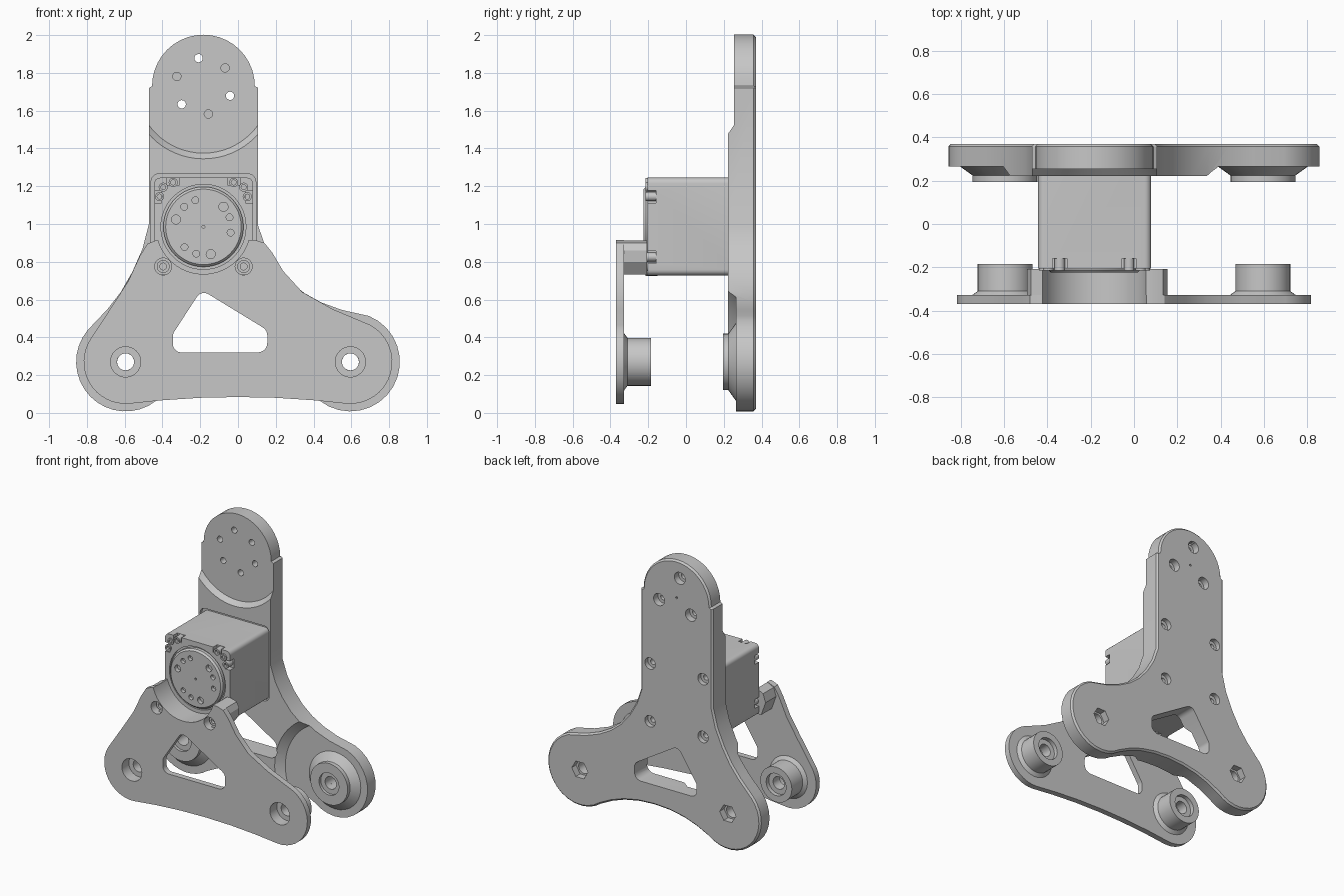
import bpy, bmesh, math
from math import sin, cos, radians, pi

if bpy.data.objects.get("Cube"):
    bpy.data.objects.remove(bpy.data.objects["Cube"])

grey = bpy.data.materials.new("machined_grey")
grey.use_nodes = True
colour = (0.57, 0.57, 0.57, 1)
grey.diffuse_color = colour
grey.node_tree.nodes["Principled BSDF"].inputs["Base Color"].default_value = colour

CX = -0.183               # centre line of column and motor
MOTOR_Z, HEAD_Z = 0.985, 1.73
PIVOTS = [(-0.595, 0.27), (0.595, 0.27)]


def finish(name, bm):
    bmesh.ops.recalc_face_normals(bm, faces=bm.faces)
    mesh = bpy.data.meshes.new(name)
    bm.to_mesh(mesh)
    bm.free()
    mesh.materials.append(grey)
    ob = bpy.data.objects.new(name, mesh)
    bpy.context.collection.objects.link(ob)
    return ob


def arc(x, z, r, a0, a1, n=16):
    angles = [radians(a0 + (a1 - a0) * i / n) for i in range(n + 1)]
    return [(x + r * cos(a), z + r * sin(a)) for a in angles]


def prism(name, outline, y0, y1, back_chamfer=0):
    """Extrude an x-z outline along y, optionally chamfering its back rim."""
    bm = bmesh.new()
    layers = [(y0, 0), (y1 - back_chamfer, 0)]
    rings = [[bm.verts.new((x, y, z)) for x, z in outline] for y, _ in layers]
    if back_chamfer:
        rings.append([bm.verts.new((x, y1, z)) for x, z in inset(outline, back_chamfer)])
    bm.faces.new(rings[0])
    bm.faces.new(rings[-1])
    n = len(outline)
    for a, b in zip(rings, rings[1:]):
        for i in range(n):
            j = (i + 1) % n
            bm.faces.new((a[i], a[j], b[j], b[i]))
    return finish(name, bm)


def inset(outline, d):
    """Move each point of a counterclockwise outline inwards."""
    moved = []
    for i, (x, z) in enumerate(outline):
        (px, pz), (nx, nz) = outline[i - 1], outline[(i + 1) % len(outline)]
        tx, tz = nx - px, nz - pz
        length = math.hypot(tx, tz)
        moved.append((x - d * tz / length, z + d * tx / length))
    return moved


def box(name, x0, x1, y0, y1, z0, z1, corner=0):
    if not corner:
        return prism(name, [(x0, z0), (x1, z0), (x1, z1), (x0, z1)], y0, y1)
    c, points = corner, []
    for i, (x, z) in enumerate(((x1 - c, z1 - c), (x0 + c, z1 - c), (x0 + c, z0 + c), (x1 - c, z0 + c))):
        points += arc(x, z, c, 90 * i, 90 * i + 90, 5)
    return prism(name, points, y0, y1)


def lathe(name, x, z, profile, closed=False, n=32):
    """Turn (radius, y) points about an axis along y."""
    bm = bmesh.new()
    rings = [[bm.verts.new((x + r * cos(2 * pi * i / n), y, z + r * sin(2 * pi * i / n)))
              for i in range(n)] for r, y in profile]
    pairs = list(zip(rings, rings[1:]))
    if closed:
        pairs.append((rings[-1], rings[0]))
    else:
        bm.faces.new(rings[0])
        bm.faces.new(rings[-1])
    for a, b in pairs:
        for i in range(n):
            j = (i + 1) % n
            bm.faces.new((a[i], a[j], b[j], b[i]))
    return finish(name, bm)


def drill(x, z, r, y0, y1, n=20):
    return lathe("cutter", x, z, [(r, y0), (r, y1)], n=n)


def cut(ob, cutters):
    bpy.context.view_layer.objects.active = ob
    for c in cutters:
        m = ob.modifiers.new("cut", 'BOOLEAN')
        m.operation, m.solver, m.object = 'DIFFERENCE', 'EXACT', c
        bpy.ops.object.modifier_apply(modifier=m.name)
        bpy.data.objects.remove(c)


def ring_points(z, r, angles):
    return [(CX + r * cos(radians(a)), z + r * sin(radians(a))) for a in angles]


def window(y0, y1):
    """Rounded triangular opening shared by both plates."""
    corners = [(-.18, .59, .045, 58, 148), (-.3, .405, .045, 148, 180), (-.3, .365, .045, 180, 270),
               (.105, .37, .05, 270, 360), (.105, .41, .05, 0, 58)]
    return prism("cutter", [p for c in corners for p in arc(*c, n=5)], y0, y1)


motor_corners = [(CX + sx * .213, MOTOR_Z + sz * .21) for sx in (-1, 1) for sz in (-1, 1)]

# Back plate: column with a round head and two pivot lobes
outline = (arc(.595, .27, .262, -128, 68)
           + [(.55, .545), (.44, .585), (.35, .635), (.27, .7), (.2, .785), (.145, .88),
              (.107, .99), (.107, HEAD_Z - .01)]
           + arc(CX, HEAD_Z, .272, 0, 180, 20)
           + [(-.472, HEAD_Z - .01), (-.472, 1), (-.505, .87), (-.56, .745), (-.62, .64), (-.69, .55)]
           + arc(-.595, .27, .262, 140, 308)
           + [(-.34, .11), (-.24, .145), (-.12, .168), (0, .175), (.12, .168), (.24, .145), (.34, .11)])
back_plate = prism("back_plate", outline, .222, .37, back_chamfer=.012)
cuts = [lathe("cutter", CX, HEAD_Z, [(.355, .255), (.415, .189)], n=64), window(.1, .5),
        box("cutter", CX - .277, CX + .277, .1, .245, .72, 1.265, corner=.04)]
for x, z in PIVOTS:
    cuts += [lathe("cutter", x, z, [(.4, .265), (.484, .2)], n=64),
             drill(x, z, .045, .1, .5), drill(x, z, .065, .32, .5, n=6)]
for i, (x, z) in enumerate(ring_points(HEAD_Z, .15, range(-20, 340, 60))):
    through = i % 2 == 0
    cuts.append(drill(x, z, .022, .1, .5 if through else .32))
    if through:
        cuts.append(drill(x, z, .044, .32, .5))
cuts.append(drill(CX, HEAD_Z, .008, .33, .5, n=8))
for x, z in motor_corners:
    cuts += [drill(x, z, .042, .335, .5), drill(x, z, .02, .3, .5)]
cut(back_plate, cuts)

# Front plate with lobes, ears and a notch that clears the motor horn
outline = (arc(.595, .27, .222, -95, 62)
           + [(.5, .55), (.34, .64), (.24, .75), (.18, .85), (.14, .9), (.09, .915),
              (-.43, .915), (-.48, .895), (-.52, .83), (-.58, .7), (-.66, .575)]
           + arc(-.595, .27, .222, 145, 275)
           + [(-.4, .067), (-.2, .08), (0, .084), (.2, .08), (.4, .067)])
front_plate = prism("front_plate", outline, -.37, -.328)
ear_block = prism("ear_block", [(-.46, .732), (.1, .732), (.15, .8), (.155, .86), (.135, .9),
                                (.09, .913), (-.43, .913), (-.475, .89), (-.495, .83)], -.335, -.207)
ear_screws = [c for c in motor_corners if c[1] < MOTOR_Z]
for ob in (front_plate, ear_block):
    cut(ob, [drill(CX, MOTOR_Z, .25, -.5, -.1, n=64)]
        + [drill(x, z, .045, -.5, -.3) for x, z in ear_screws])
cut(front_plate, [window(-.5, -.2)] + [drill(x, z, .08, -.5, -.2, n=32) for x, z in PIVOTS])

# Pivot bosses on both plates, and the screws in the ears
for side, (x, z) in zip(("right", "left"), PIVOTS):
    lathe(side + "_front_boss", x, z,
          [(.155, -.33), (.127, -.31), (.127, -.185), (.08, -.185), (.08, -.215), (.045, -.215),
           (.045, -.29), (.08, -.29), (.08, -.33)], closed=True)
    lathe(side + "_back_boss", x, z,
          [(.21, .267), (.15, .224), (.15, .195), (.08, .195), (.08, .215), (.045, .215),
           (.045, .267)], closed=True)
for (x, z), side in zip(ear_screws, ("right", "left")):
    lathe(side + "_ear_screw", x, z, [(.034, -.29), (.034, -.325), (.018, -.325), (.018, -.305)], n=20)

# Motor body with notched front corners and a groove round the horn
motor_body = box("motor_body", CX - .26, CX + .262, -.205, .25, .728, 1.245, corner=.03)
cuts = [lathe("cutter", CX, MOTOR_Z, [(.225, -.3), (.225, -.19)], n=48)]
for sx in (-1, 1):
    for sz in (-1, 1):
        for dx, dz in ((.255, .16), (.16, .255)):
            x, z = CX + sx * dx, MOTOR_Z + sz * dz
            cuts.append(box("cutter", x - .033, x + .033, -.3, -.16, z - .033, z + .033))
cut(motor_body, cuts)
for sx in (-1, 1):
    for sz in (-1, 1):
        for dx, dz in ((.232, .16), (.16, .235), (.213, .21)):
            lathe("case_screw", CX + sx * dx, MOTOR_Z + sz * dz,
                  [(.024, -.15), (.024, -.214), (.013, -.214), (.013, -.195)], n=16)

# Motor horn with its ring of holes
motor_horn = lathe("motor_horn", CX, MOTOR_Z, [(.212, -.18), (.212, -.213), (.2, -.225)], n=48)
cuts = [drill(x, z, .018, -.3, -.2) for x, z in
        ring_points(MOTOR_Z, .147, (20, 107, 134, 227, 255, 348))]
cuts += [drill(x, z, .024, -.3, -.195) for x, z in ring_points(MOTOR_Z, .15, (45, 165, 285))]
cuts.append(drill(CX, MOTOR_Z, .008, -.3, -.2, n=8))
cut(motor_horn, cuts)

# Smooth curved walls, keep machined edges sharp
for ob in bpy.context.scene.objects:
    ob.select_set(ob.type == 'MESH')
bpy.ops.object.shade_smooth_by_angle(angle=radians(25))
